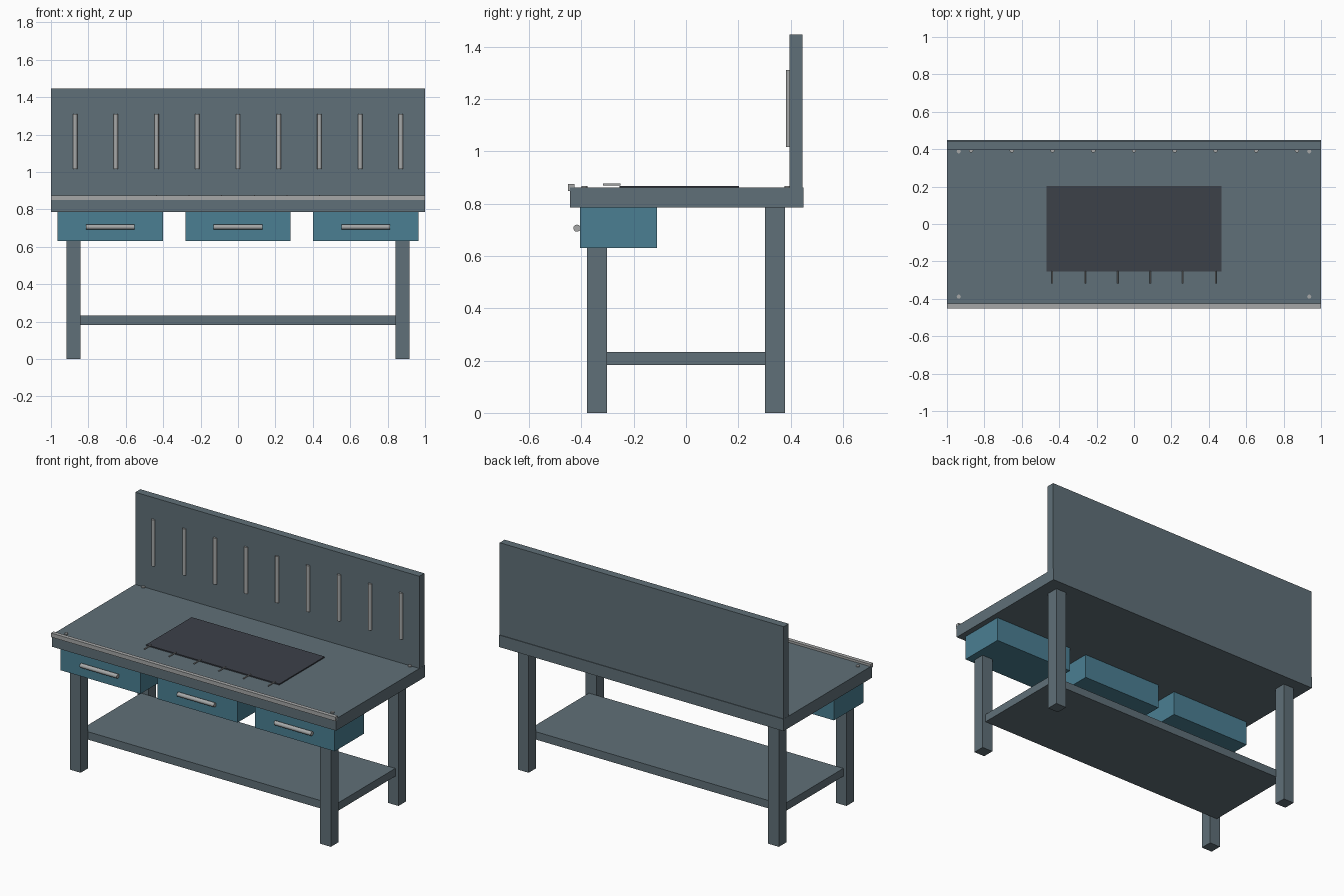
import bpy
import math

if "Cube" in bpy.data.objects:
    bpy.data.objects.remove(bpy.data.objects["Cube"])


def material(name, rgb):
    m = bpy.data.materials.new(name)
    m.diffuse_color = (*rgb, 1)
    m.use_nodes = True
    m.node_tree.nodes["Principled BSDF"].inputs["Base Color"].default_value = m.diffuse_color
    return m


STEEL = material("blue grey paint", (0.117, 0.162, 0.188))
TEAL = material("teal paint", (0.069, 0.212, 0.290))
DARK = material("dark mat", (0.046, 0.052, 0.066))
METAL = material("light metal", (0.38, 0.39, 0.39))


def box(name, x, y, z, mat):
    """Box from (min, max) ranges on each axis."""
    c = [(r[0] + r[1]) / 2 for r in (x, y, z)]
    bpy.ops.mesh.primitive_cube_add(size=1, location=c)
    o = bpy.context.object
    o.name = name
    o.scale = [r[1] - r[0] for r in (x, y, z)]
    bpy.ops.object.transform_apply(location=False, rotation=False, scale=True)
    o.data.materials.append(mat)
    return o


def rod(name, centre, radius, length, mat, rotation=(0, 0, 0), sides=20):
    bpy.ops.mesh.primitive_cylinder_add(vertices=sides, radius=radius, depth=length,
                                        location=centre, rotation=rotation)
    o = bpy.context.object
    o.name = name
    o.data.materials.append(mat)
    bpy.ops.object.shade_smooth_by_angle(angle=math.radians(40))
    return o


# Worktop, back panel and front edge rail
box("worktop", (-1, 1), (-0.443, 0.449), (0.785, 0.861), STEEL)
box("back_panel", (-0.999, 0.999), (0.395, 0.445), (0.861, 1.447), STEEL)
box("front_edge_rail", (-1, 1), (-0.451, -0.426), (0.849, 0.875), METAL)

# Legs and lower shelf
for sx, side in ((-1, "left"), (1, "right")):
    for sy, end in ((-1, "front"), (1, "back")):
        x, y = sx * 0.88, sy * 0.34
        box(f"{end}_{side}_leg", (x - 0.0375, x + 0.0375), (y - 0.0375, y + 0.0375),
            (0, 0.785), STEEL)
        # Corner bolt on the worktop
        rod(f"{end}_{side}_bolt", (sx * 0.937, sy * 0.388, 0.863), 0.011, 0.009, METAL, sides=12)
box("lower_shelf", (-0.895, 0.895), (-0.304, 0.304), (0.183, 0.233), STEEL)

# Drawers with bar handles
for i, x in enumerate((-0.683, 0, 0.683)):
    box(f"drawer_{i + 1}", (x - 0.281, x + 0.281), (-0.405, -0.11), (0.63, 0.785), TEAL)
    rod(f"drawer_handle_{i + 1}", (x, -0.417, 0.706), 0.0135, 0.26, METAL, (0, math.pi / 2, 0))

# Vertical tool bars on the back panel
for i in range(9):
    rod(f"tool_bar_{i + 1}", ((i - 4) * 0.2178, 0.394, 1.163), 0.012, 0.295, METAL)

# Work mat with a row of thin pins along its front edge
box("work_mat", (-0.468, 0.468), (-0.254, 0.203), (0.861, 0.868), DARK)
for i in range(6):
    rod(f"mat_pin_{i + 1}", ((i - 2.5) * 0.1745, -0.284, 0.873), 0.004, 0.068, METAL,
        (math.pi / 2, 0, 0), 10)
